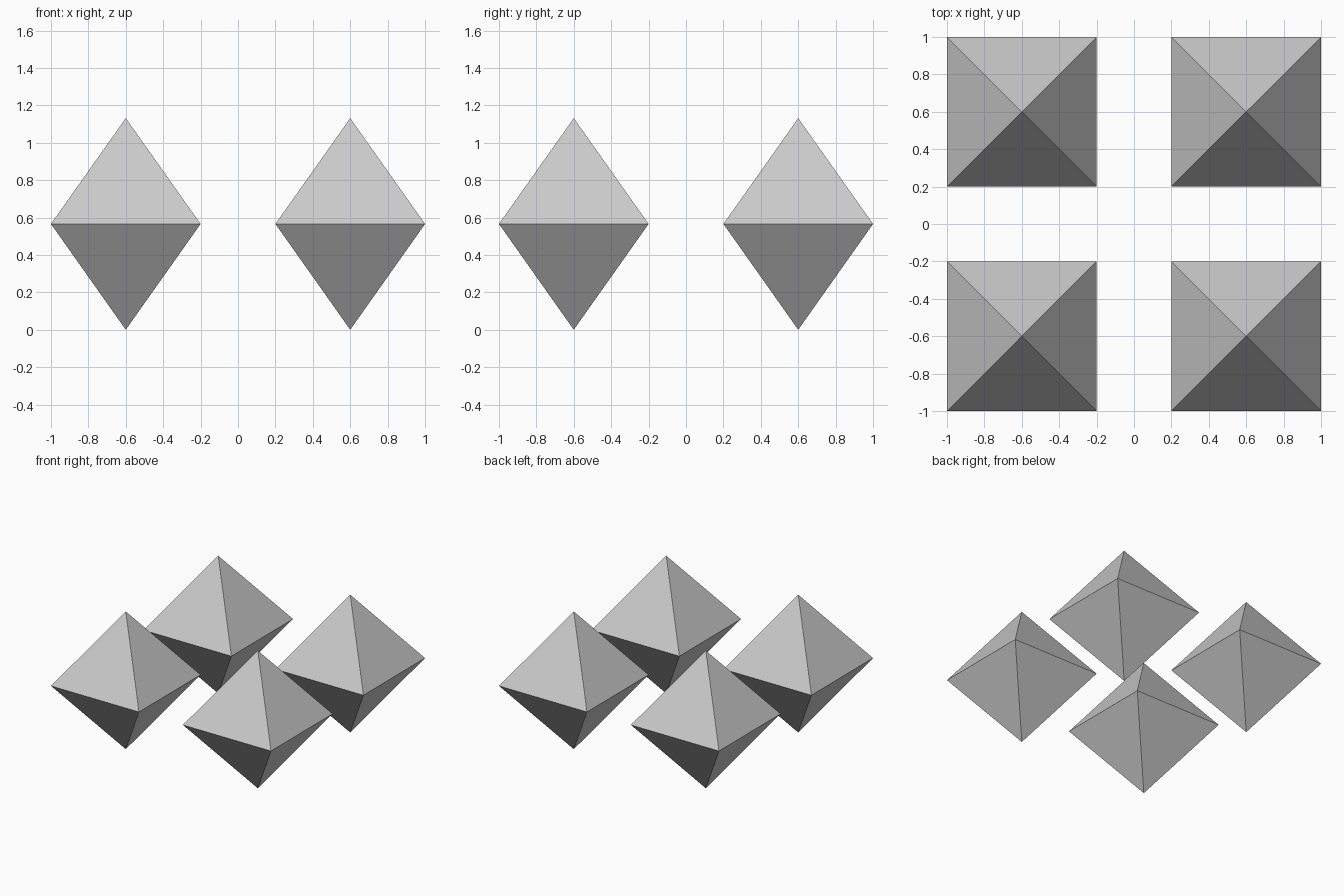
import bpy, bmesh
from math import sqrt

if "Cube" in bpy.data.objects:
    bpy.data.objects.remove(bpy.data.objects["Cube"])

HALF = 0.4                 # half the edge length
H = HALF * sqrt(2)         # centre to apex, regular octahedron


def octahedron(name, x, y):
    bm = bmesh.new()
    # square waist plus the two apexes
    waist = [bm.verts.new((sx * HALF, sy * HALF, 0))
             for sx, sy in ((-1, -1), (1, -1), (1, 1), (-1, 1))]
    top, bottom = bm.verts.new((0, 0, H)), bm.verts.new((0, 0, -H))
    for i in range(4):
        a, b = waist[i], waist[(i + 1) % 4]
        bm.faces.new((a, b, top))
        bm.faces.new((b, a, bottom))
    mesh = bpy.data.meshes.new(name)
    bm.to_mesh(mesh)
    bm.free()
    obj = bpy.data.objects.new(name, mesh)
    obj.location = (x, y, H)
    bpy.context.collection.objects.link(obj)


# four octahedra in a two by two grid
for row, y in (("front", -0.6), ("back", 0.6)):
    for side, x in (("left", -0.6), ("right", 0.6)):
        octahedron(f"octahedron_{row}_{side}", x, y)
